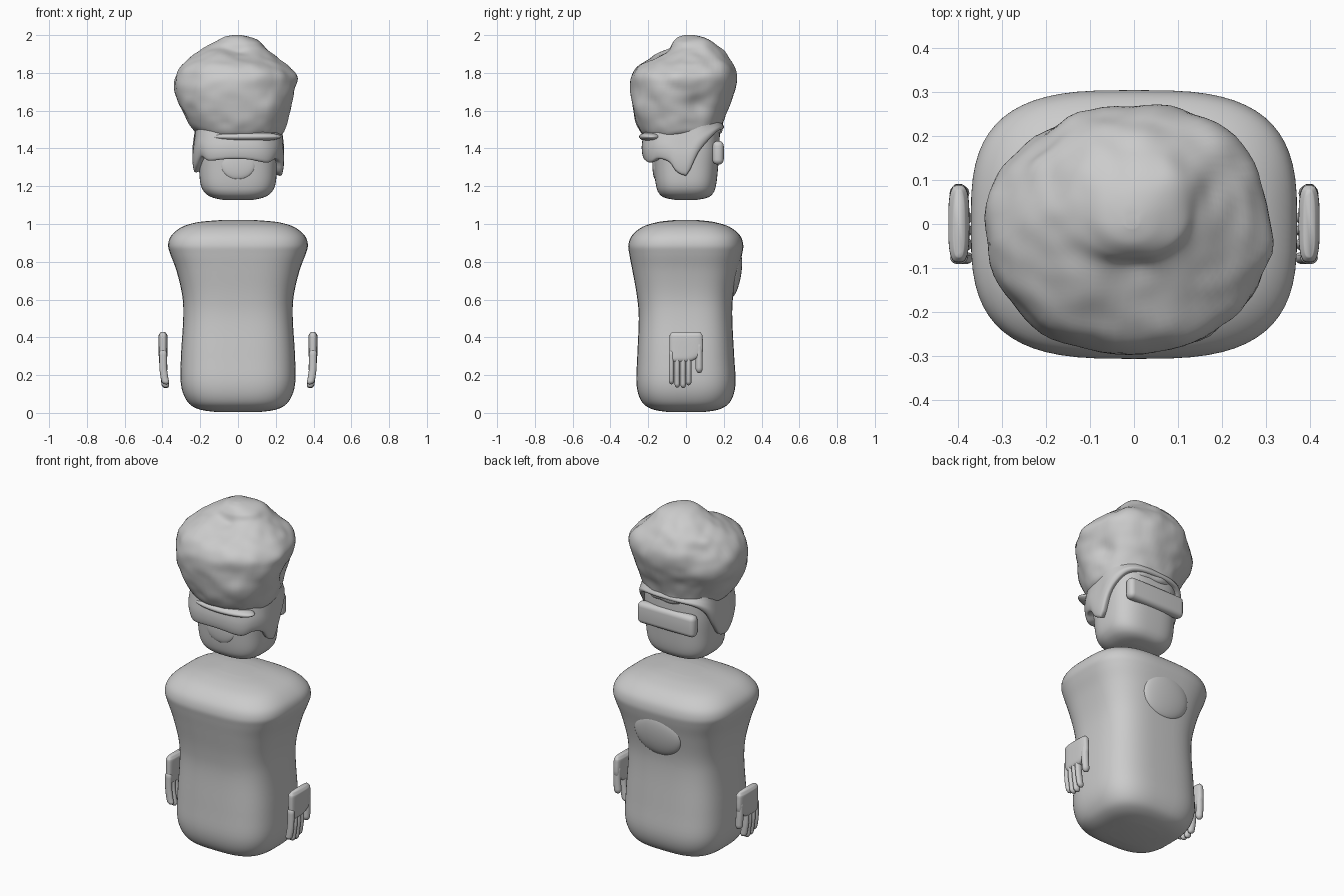
import bpy, bmesh, math
from mathutils import Vector, Matrix, noise

if "Cube" in bpy.data.objects:
    bpy.data.objects.remove(bpy.data.objects["Cube"])

grey = bpy.data.materials.new("plain_grey")
grey.diffuse_color = (0.6, 0.6, 0.6, 1)
grey.use_nodes = True
grey.node_tree.nodes["Principled BSDF"].inputs["Base Color"].default_value = grey.diffuse_color


def finish(name, bm):
    bmesh.ops.recalc_face_normals(bm, faces=bm.faces)
    for f in bm.faces:
        f.smooth = True
    me = bpy.data.meshes.new(name)
    bm.to_mesh(me)
    bm.free()
    me.materials.append(grey)
    ob = bpy.data.objects.new(name, me)
    bpy.context.collection.objects.link(ob)
    return ob


def spline(rows, steps):
    """Catmull-Rom through rows of numbers."""
    out = []
    for i in range(len(rows) - 1):
        a, b = rows[max(i - 1, 0)], rows[i]
        c, d = rows[i + 1], rows[min(i + 2, len(rows) - 1)]
        for s in range(steps):
            t = s / steps
            out.append([0.5 * (2*q + (r-p)*t + (2*p-5*q+4*r-w)*t*t + (3*q-p-3*r+w)*t**3)
                        for p, q, r, w in zip(a, b, c, d)])
    return out + [list(rows[-1])]


def spow(v, e):
    return math.copysign(abs(v) ** e, v)


def loft(rows, power, n=64, steps=5):
    """Rows are z, x min, x max, y min, y max of rounded rectangular rings."""
    bm = bmesh.new()
    prev = None
    for z, x0, x1, y0, y1 in spline(rows, steps):
        ring = []
        for i in range(n):
            a = 2 * math.pi * i / n
            x, y = spow(math.cos(a), 2 / power), spow(math.sin(a), 2 / power)
            ring.append(bm.verts.new(((x0+x1)/2 + x*(x1-x0)/2, (y0+y1)/2 + y*(y1-y0)/2, z)))
        if prev:
            for i in range(n):
                j = (i + 1) % n
                bm.faces.new((prev[i], prev[j], ring[j], ring[i]))
        else:
            bm.faces.new(ring)
        prev = ring
    bm.faces.new(prev)
    return bm


def blob(name, loc, size, tilt=0):
    bm = bmesh.new()
    bmesh.ops.create_uvsphere(bm, u_segments=40, v_segments=24, radius=1)
    bm.transform(Matrix.Translation(loc) @ Matrix.Rotation(tilt, 4, 'X') @ Matrix.Diagonal((*size, 1)))
    return finish(name, bm)


# Torso with pinched waist and broad shoulders
torso = [(0.005, 0.12, 0.10, 0.10), (0.02, 0.21, 0.18, 0.18), (0.06, 0.268, 0.235, 0.235),
         (0.15, 0.302, 0.262, 0.262), (0.3, 0.302, 0.258, 0.255), (0.5, 0.29, 0.25, 0.245),
         (0.62, 0.295, 0.26, 0.25), (0.75, 0.325, 0.283, 0.275), (0.84, 0.358, 0.30, 0.297),
         (0.89, 0.37, 0.305, 0.303), (0.94, 0.352, 0.285, 0.285), (0.985, 0.295, 0.23, 0.23),
         (1.01, 0.21, 0.15, 0.15), (1.02, 0.10, 0.07, 0.07)]
finish("torso", loft([(z, -w, w, -f, b) for z, w, f, b in torso], 3.1))
blob("back_pad", (0, 0.258, 0.735), (0.15, 0.034, 0.125), -0.16)

# Head
head = [(1.128, 0.08, 0.06), (1.14, 0.135, 0.115), (1.165, 0.175, 0.145), (1.21, 0.198, 0.16),
        (1.3, 0.207, 0.17), (1.42, 0.212, 0.178), (1.55, 0.2, 0.17), (1.6, 0.12, 0.1)]
finish("head", loft([(z, -w, w, -d, d) for z, w, d in head], 2.9))
blob("nose_disc", (0, -0.162, 1.315), (0.09, 0.016, 0.078))

# Rounded bar across the back of the head
bm = bmesh.new()
bmesh.ops.create_cube(bm, size=1)
bm.transform(Matrix.Translation((0, 0.17, 1.377)) @ Matrix.Diagonal((0.37, 0.06, 0.125, 1)))
bar = finish("back_bar", bm)
m = bar.modifiers.new("round", 'BEVEL')
m.width, m.segments = 0.027, 5
tall = [e for e in bm.edges] if bm.is_valid else []

# Hair band: fringe in front, pointed sideburns, high at the back
bm = bmesh.new()
n = 128
low = spline([(0, 1.255), (12, 1.37), (30, 1.44), (55, 1.49), (90, 1.5), (125, 1.49), (150, 1.44),
              (168, 1.35), (182, 1.275), (197, 1.30), (218, 1.355), (235, 1.335), (270, 1.345),
              (305, 1.325), (325, 1.345), (343, 1.33), (352, 1.28), (360, 1.255)], 8)


def low_at(deg):
    for (a, za), (b, zb) in zip(low, low[1:]):
        if a <= deg <= b:
            return za + (zb - za) * (deg - a) / (b - a)
    return low[-1][1]


profile = [(0.76, 0.05), (0.93, -0.0), (0.985, 0.12), (1.0, 0.35), (0.975, 0.6), (0.95, 0.8), (0.93, 1)]
prev = None
for r, t in spline(profile, 4):
    ring = []
    for i in range(n):
        deg = 360 * i / n
        a = math.radians(deg)
        z0 = low_at(deg)
        x, y = spow(math.cos(a), 0.72), spow(math.sin(a), 0.72)
        r2 = r + 0.02 * math.sin(5 * a + 1) * t
        ring.append(bm.verts.new((0.243 * x * r2, (0.2 if y > 0 else 0.235) * y * r2,
                                  z0 + (1.54 - z0) * t)))
    if prev:
        for i in range(n):
            j = (i + 1) % n
            bm.faces.new((prev[i], prev[j], ring[j], ring[i]))
    prev = ring
finish("hair_fringe", bm)
blob("fringe_roll", (0.04, -0.18, 1.462), (0.19, 0.068, 0.027))

# Big lumpy hair mass
hair = [(1.475, -0.12, 0.12, -0.12, 0.1), (1.468, -0.19, 0.2, -0.21, 0.15),
        (1.485, -0.228, 0.235, -0.24, 0.19), (1.54, -0.265, 0.258, -0.262, 0.2),
        (1.62, -0.31, 0.282, -0.28, 0.225), (1.70, -0.332, 0.298, -0.29, 0.258),
        (1.78, -0.325, 0.308, -0.285, 0.268), (1.84, -0.292, 0.262, -0.25, 0.25),
        (1.885, -0.25, 0.20, -0.17, 0.225), (1.93, -0.18, 0.15, -0.10, 0.185),
        (1.965, -0.12, 0.115, -0.075, 0.14), (1.99, -0.07, 0.06, -0.045, 0.08),
        (2.0, -0.02, 0.01, -0.01, 0.02)]
bm = loft(hair, 2.15, 72, 6)
center = Vector((0, 0, 1.7))
# lumps and grooves: place, radius, push
lumps = [((-0.14, -0.12, 1.89), 0.09, 0.018), ((0.0, -0.1, 1.92), 0.07, -0.022),
         ((0.16, -0.22, 1.62), 0.1, 0.02), ((-0.05, -0.27, 1.74), 0.08, 0.012),
         ((0.29, -0.05, 1.78), 0.08, 0.016), ((0.28, 0.06, 1.62), 0.08, -0.025),
         ((-0.22, 0.17, 1.8), 0.1, -0.02), ((0.17, 0.18, 1.8), 0.1, 0.02),
         ((0.07, 0.09, 1.95), 0.08, 0.016)]
for v in bm.verts:
    d = (v.co - center).normalized()
    push = 0.011 * noise.noise(v.co * 8 + Vector((3, 1, 5))) + 0.006 * noise.noise(v.co * 16)
    for p, r, h in lumps:
        push += h * math.exp(-((v.co - Vector(p)).length / r) ** 2 * 1.5)
    v.co += d * push * min(1, max(0, (2.03 - v.co.z) / 0.1))
    v.co.z = min(v.co.z, 2.0)
finish("hair", bm)


# Hands: flat rounded palm, four fingers and a thumb, mirrored across the body
def capsule(bm, pts, rx, ry):
    rows = [Vector(p) for p in pts]
    path = [Vector(p) for p in spline(rows, 4)]
    k, rings = 14, []
    L = len(path) - 1
    ends = [(0, -1.0, 0.15), (0, -0.75, 0.65)] + [(i, 0, 1) for i in range(L + 1)] \
        + [(L, 0.75, 0.65), (L, 1.0, 0.15)]
    for i, off, s in ends:
        t = (path[min(i + 1, L)] - path[max(i - 1, 0)]).normalized()
        c = path[i] + t * off * min(rx, ry)
        rings.append([bm.verts.new(c + Vector((rx * s * math.cos(2*math.pi*j/k),
                                               ry * s * math.sin(2*math.pi*j/k), 0))) for j in range(k)])
    for a, b in zip(rings, rings[1:]):
        for j in range(k):
            bm.faces.new((a[j], a[(j+1) % k], b[(j+1) % k], b[j]))
    bm.faces.new(rings[0])
    bm.faces.new(rings[-1])


for side, word in ((1, "right"), (-1, "left")):
    palm = [(0.27, 0.012, 0.075, 0.02), (0.285, 0.021, 0.085, 0.05), (0.32, 0.023, 0.087, 0.088),
            (0.40, 0.024, 0.087, 0.088), (0.415, 0.021, 0.084, 0.085), (0.427, 0.012, 0.075, 0.076)]
    bm = loft([(z, 0.397 - w, 0.397 + w, -f, b) for z, w, f, b in palm], 3.2, 40, 3)
    for y, tip in ((-0.077, 0.165), (-0.046, 0.148), (-0.015, 0.145), (0.014, 0.16)):
        capsule(bm, [(0.397, y, 0.32), (0.396, y, 0.24), (0.39, y, 0.19), (0.384, y, tip)], 0.02, 0.0145)
    capsule(bm, [(0.397, 0.068, 0.36), (0.397, 0.07, 0.29), (0.394, 0.07, 0.23)], 0.021, 0.019)
    bm.transform(Matrix.Diagonal((side, 1, 1, 1)))
    finish(word + "_hand", bm)
